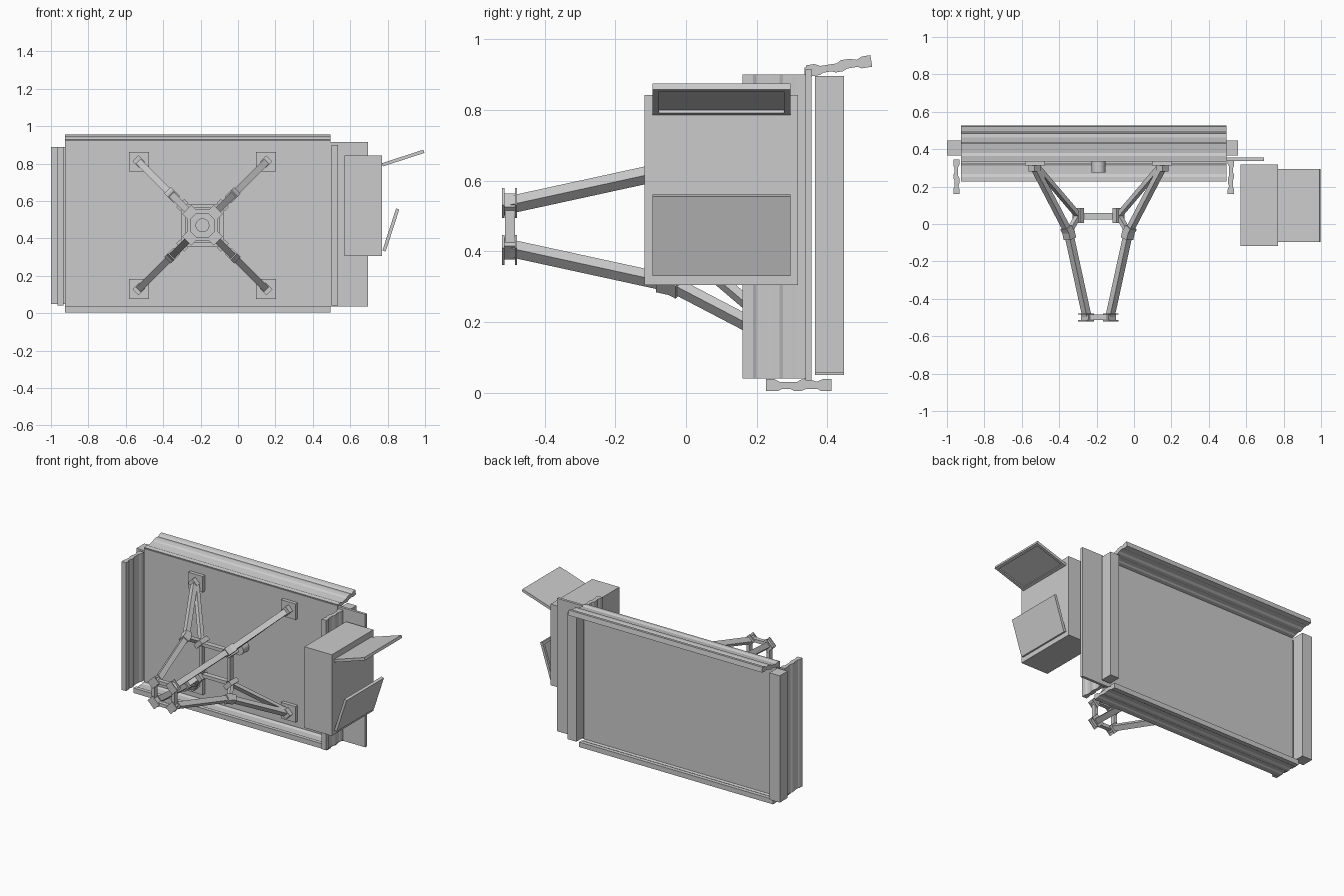
import bpy, bmesh, math
from mathutils import Matrix, Vector

cube = bpy.data.objects.get("Cube")
if cube:
    bpy.data.objects.remove(cube, do_unlink=True)


def finish(name, bm):
    bmesh.ops.recalc_face_normals(bm, faces=bm.faces)
    mesh = bpy.data.meshes.new(name)
    bm.to_mesh(mesh)
    bm.free()
    obj = bpy.data.objects.new(name, mesh)
    bpy.context.collection.objects.link(obj)
    return obj


def block(name, lo, hi, frame=Matrix()):
    """Box between two corners, placed by a frame matrix."""
    lo, hi = Vector(lo), Vector(hi)
    bm = bmesh.new()
    place = Matrix.Translation((lo + hi) / 2) @ Matrix.Diagonal((*(hi - lo), 1))
    bmesh.ops.create_cube(bm, size=1, matrix=frame @ place)
    return finish(name, bm)


def axes(origin, x, y, z):
    m = Matrix((x, y, z)).transposed().to_4x4()
    m.translation = origin
    return m


def bar(name, a, b, width, depth, side):
    """Rectangular bar from a to b whose width lies along side."""
    a, b = Vector(a), Vector(b)
    along = (b - a).normalized()
    side = Vector(side).normalized()
    frame = axes(a, side, along.cross(side), along)
    return block(name, (-width / 2, -depth / 2, 0),
                 (width / 2, depth / 2, (b - a).length), frame)


def prism(name, outline, length, frame):
    """Extrude a closed outline along the frame's z axis."""
    bm = bmesh.new()
    face = bm.faces.new([bm.verts.new((u, v, 0)) for u, v in outline])
    ext = bmesh.ops.extrude_face_region(bm, geom=[face])
    moved = [v for v in ext["geom"] if isinstance(v, bmesh.types.BMVert)]
    bmesh.ops.translate(bm, verts=moved, vec=(0, 0, length))
    bm.transform(frame)
    return finish(name, bm)


X, Y, Z = Vector((1, 0, 0)), Vector((0, 1, 0)), Vector((0, 0, 1))

# Main panel, side extension and the two rear columns
block("main_panel", (-0.925, 0.335, 0.03), (0.495, 0.355, 0.92))
block("side_panel", (0.495, 0.338, 0.035), (0.695, 0.355, 0.915))
block("rear_column_right", (-1.0, 0.365, 0.05), (-0.925, 0.447, 0.89))
block("rear_column_left", (0.49, 0.365, 0.055), (0.555, 0.447, 0.895))

# Wavy edge mouldings share one profile
upper = [(0, 0.033), (0.025, 0.033), (0.04, 0.025), (0.088, 0.025),
         (0.1, 0.032), (0.125, 0.032), (0.145, 0.026), (0.16, 0.033), (0.185, 0.033)]
lower = [(0.185, 0), (0.155, 0), (0.145, 0.006), (0.115, 0.006),
         (0.1, 0), (0.08, 0), (0.07, 0.005), (0.045, 0.005), (0.035, 0), (0, 0)]
profile = upper + lower
tilt = math.radians(9)
along = Vector((0, math.cos(tilt), math.sin(tilt)))
across = Vector((0, -math.sin(tilt), math.cos(tilt)))
prism("bottom_moulding", profile, 1.42, axes((-0.925, 0.226, 0.005), Y, Z, X))
prism("top_moulding", profile, 1.42, axes((-0.925, 0.344, 0.893), along, across, X))
prism("right_moulding", profile, 0.85, axes((-0.965, 0.345, 0.04), -Y, X, Z))
prism("left_moulding", profile, 0.86, axes((0.534, 0.345, 0.04), -Y, -X, Z))

# Side cabinet with two open flaps
block("cabinet", (0.57, -0.118, 0.305), (0.77, 0.317, 0.842))


def flap(name, hinge_x, hinge_z, degrees, length, outer):
    a = math.radians(degrees)
    u = Vector((math.cos(a), 0, math.sin(a)))
    w = Vector((-math.sin(a), 0, math.cos(a))) * outer
    frame = axes((hinge_x, 0.1, hinge_z), u, Y, w)
    half, rim, depth = 0.195, 0.018, 0.009
    block(name, (0, -half, depth), (length, half, 2 * depth), frame)
    for v in (-half, half - rim):
        block(name + "_side_rim", (0, v, 0), (length, v + rim, depth), frame)
    for p in (0, length - rim):
        block(name + "_end_rim", (p, -half, 0), (p + rim, half, depth), frame)


flap("upper_flap", 0.775, 0.785, 18, 0.233, 1)
flap("lower_flap", 0.772, 0.335, 72, 0.237, -1)

# Folding support frame, centred on the panel front
CX, CZ = -0.19, 0.47


def spot(offset_x, y, offset_z):
    return Vector((CX + offset_x, y, CZ + offset_z))


bm = bmesh.new()
bmesh.ops.create_cone(bm, cap_ends=True, segments=24, radius1=0.037, radius2=0.037, depth=0.065,
                      matrix=Matrix.Translation(spot(0, 0.307, 0)) @ Matrix.Rotation(math.pi / 2, 4, "X"))
hub = finish("panel_hub", bm)
for poly in hub.data.polygons:
    poly.use_smooth = len(poly.vertices) == 4
hub.data.set_sharp_from_angle(angle=math.radians(40))

for sx in (-1, 1):
    for sz in (-1, 1):
        radial = Vector((sx, 0, sz)).normalized()
        side = Vector((-sz, 0, sx)).normalized()

        def at(offset, y):
            return spot(sx * offset, y, sz * offset)

        # Wall pad and its bracket
        pad = at(0.34, 0)
        block("wall_pad", (pad.x - 0.053, 0.312, pad.z - 0.053),
              (pad.x + 0.053, 0.337, pad.z + 0.053))
        foot, elbow, inner, tip = at(0.34, 0.3), at(0.16, -0.045), at(0.108, 0.045), at(0.062, -0.495)
        bar("pad_bracket", at(0.34, 0.28), at(0.34, 0.32), 0.045, 0.05, side)

        # Struts and long arms
        bar("outer_strut", foot, elbow, 0.036, 0.03, side)
        bar("inner_strut", at(0.325, 0.3), inner, 0.03, 0.025, side)
        bar("long_arm", elbow, tip, 0.036, 0.034, side)
        bar("elbow_link", inner, elbow, 0.03, 0.022, side)

        # Clamps around the elbow and the inner joint
        arm = (tip - elbow).normalized()
        strut = (foot - elbow).normalized()
        bar("arm_clamp", elbow - arm * 0.01, elbow + arm * 0.035, 0.05, 0.046, side)
        bar("strut_clamp", elbow - strut * 0.01, elbow + strut * 0.035, 0.05, 0.042, side)
        bar("inner_joint", at(0.108, 0.005), at(0.108, 0.085), 0.06, 0.03, side)

        # Tip joint with two thin flanges
        bar("tip_joint", at(0.062, -0.518), at(0.062, -0.478), 0.055, 0.034, side)
        for y in (-0.517, -0.481):
            bar("tip_flange", at(0.066, y - 0.003), at(0.066, y + 0.003), 0.068, 0.052, side)

# Square rings joining the inner joints and the arm tips
for name, r, reach, y, w in (("inner_ring_bar", 0.103, 0.09, 0.042, 0.034),
                             ("tip_ring_bar", 0.073, 0.045, -0.498, 0.028)):
    for s in (-1, 1):
        bar(name, spot(-reach, y, s * r), spot(reach, y, s * r), w, 0.022, Y)
        bar(name, spot(s * r, y, -reach), spot(s * r, y, reach), w, 0.022, Y)
